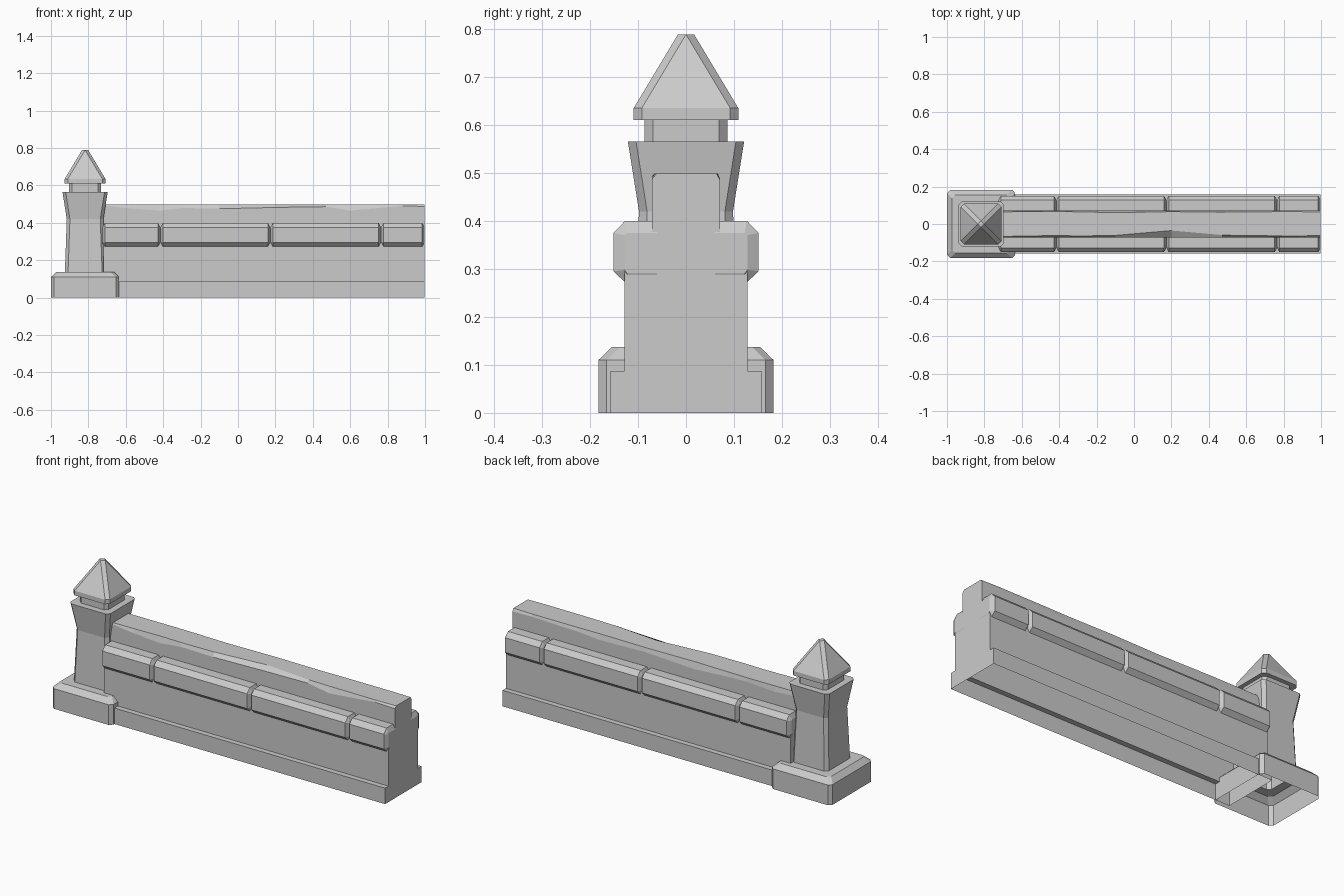
import bpy, bmesh

if "Cube" in bpy.data.objects:
    bpy.data.objects.remove(bpy.data.objects["Cube"])


def loft(name, rings, cap_start=True, cap_end=True, closed=True):
    """Skin a list of equal-length point rings into one flat-shaded object."""
    bm = bmesh.new()
    vs = [[bm.verts.new(p) for p in ring] for ring in rings]
    n = len(rings[0])
    for a, b in zip(vs, vs[1:]):
        for i in range(n if closed else n - 1):
            j = (i + 1) % n
            bm.faces.new((a[i], a[j], b[j], b[i]))
    if cap_start:
        bm.faces.new(vs[0][::-1])
    if cap_end:
        bm.faces.new(vs[-1])
    bmesh.ops.remove_doubles(bm, verts=bm.verts, dist=1e-5)
    bmesh.ops.recalc_face_normals(bm, faces=bm.faces)
    mesh = bpy.data.meshes.new(name)
    bm.to_mesh(mesh)
    bm.free()
    ob = bpy.data.objects.new(name, mesh)
    bpy.context.collection.objects.link(ob)
    return ob


PILLAR_X = -0.8175


def square(h, z, c=0.017):
    """Square ring with cut corners around the pillar axis."""
    k = h - c
    pts = [(h, -k), (h, k), (k, h), (-k, h), (-h, k), (-h, -k), (-k, -h), (k, -h)]
    return [(PILLAR_X + x, y, z) for x, y in pts]


# Pillar: hollow base, flared shaft with neck, pointed cap
loft("pillar_base", [square(0.1825, 0), square(0.1825, 0.11),
                     square(0.155, 0.137), square(0.108, 0.137)], False, False)
loft("pillar_shaft", [square(0.108, 0.137), square(0.098, 0.42), square(0.121, 0.565),
                      square(0.086, 0.565), square(0.086, 0.61)], False, False)
loft("pillar_cap", [square(0.086, 0.61), square(0.109, 0.61),
                    square(0.109, 0.635), square(0.0172, 0.788)], False, True)

# Wall with plinth step, open underneath
wall = [(-0.157, 0), (-0.157, 0.087), (-0.128, 0.087), (-0.128, 0.375),
        (0.128, 0.375), (0.128, 0.087), (0.157, 0.087), (0.157, 0)]
loft("wall", [[(x, y, z) for y, z in wall] for x in (-0.72, 0.997)], closed=False)

# Coping stones along both sides, bevelled at each end
outer = [(0.06, 0.40), (0.127, 0.40), (0.151, 0.375), (0.151, 0.295),
         (0.126, 0.271), (0.06, 0.271)]
inner = [(0.06, 0.375), (0.122, 0.375), (0.128, 0.37), (0.128, 0.298),
         (0.122, 0.29), (0.06, 0.29)]
spans = [(-0.725, -0.415), (-0.415, 0.173), (0.173, 0.765), (0.765, 0.998)]
for side, label in ((-1, "front"), (1, "back")):
    for n, (x0, x1) in enumerate(spans, 1):
        stations = [(x0, inner), (x0 + 0.013, outer), (x1 - 0.013, outer), (x1, inner)]
        loft(f"coping_stone_{label}_{n}",
             [[(x, side * y, z) for y, z in prof] for x, prof in stations])

# Ridge with unevenly chipped top edges: x, front (in, down), back (in, down)
chips = [(-0.72, 0.005, 0.006, 0.006, 0.020), (-0.58, 0.006, 0.022, 0.005, 0.030),
         (-0.42, 0.010, 0.034, 0.004, 0.020), (-0.30, 0.007, 0.020, 0.006, 0.024),
         (-0.10, 0.010, 0.024, 0.010, 0.036), (0.20, 0.036, 0.017, 0.005, 0.022),
         (0.47, 0.012, 0.013, 0.008, 0.030), (0.60, 0.009, 0.034, 0.006, 0.020),
         (0.88, 0.007, 0.008, 0.005, 0.012), (0.997, 0.010, 0.012, 0.008, 0.014)]
W, TOP = 0.071, 0.499
loft("ridge", [[(x, -W, 0.37), (x, -W, TOP - fd), (x, -W + fi, TOP),
                (x, W - bi, TOP), (x, W, TOP - bd), (x, W, 0.37)]
               for x, fi, fd, bi, bd in chips])
